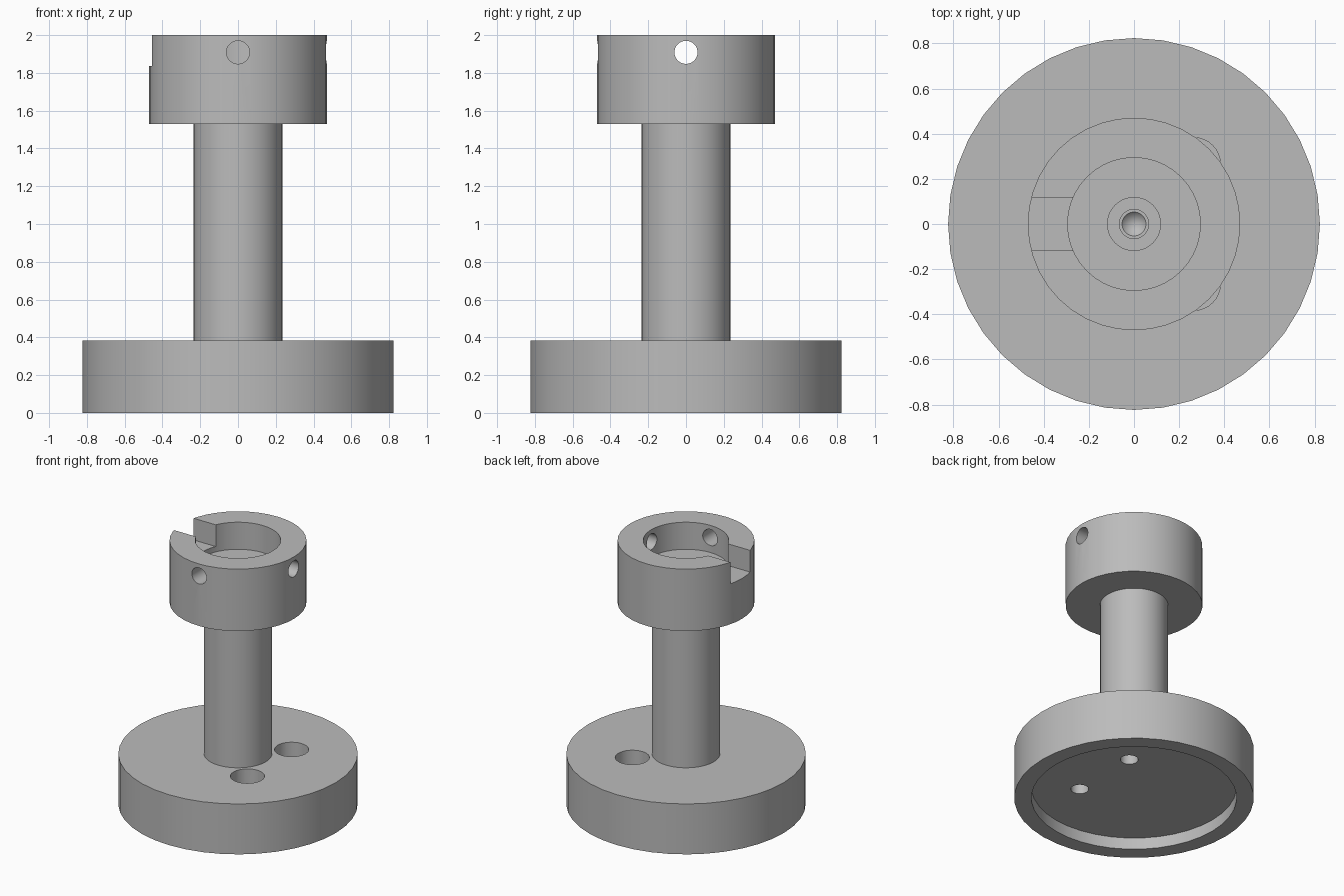
import bpy, bmesh, math
from mathutils import Matrix

if "Cube" in bpy.data.objects:
    bpy.data.objects.remove(bpy.data.objects["Cube"])

U = 2 / 34          # drawing unit of the turned part
SEGMENTS = 40

grey = bpy.data.materials.new("machined grey")
grey.use_nodes = True
grey.diffuse_color = (0.5, 0.5, 0.5, 1)
grey.node_tree.nodes["Principled BSDF"].inputs["Base Color"].default_value = grey.diffuse_color


def finish(name, bm):
    bmesh.ops.recalc_face_normals(bm, faces=bm.faces)
    mesh = bpy.data.meshes.new(name)
    bm.to_mesh(mesh)
    bm.free()
    mesh.materials.append(grey)
    obj = bpy.data.objects.new(name, mesh)
    bpy.context.collection.objects.link(obj)
    return obj


def lathe(name, profile, segments=SEGMENTS, matrix=Matrix()):
    """Closed solid from (radius, height) points that start and end on the axis."""
    bm = bmesh.new()
    rings = []
    for r, z in profile:
        if r == 0:
            rings.append([bm.verts.new((0, 0, z * U))] * segments)
        else:
            angles = [2 * math.pi * i / segments for i in range(segments)]
            rings.append([bm.verts.new((r * U * math.cos(a), r * U * math.sin(a), z * U))
                          for a in angles])
    for low, high in zip(rings, rings[1:]):
        for i in range(segments):
            j = (i + 1) % segments
            corners = dict.fromkeys((low[i], low[j], high[j], high[i]))
            bm.faces.new(list(corners))
    # Merge flat end discs into single faces
    bmesh.ops.dissolve_limit(bm, angle_limit=0.001, verts=bm.verts, edges=bm.edges)
    bm.transform(matrix)
    return finish(name, bm)


# Turned body: recessed flange, column, cup head, stepped centre bore
body = lathe("pedestal_body", [
    (0, 1.5), (12, 1.5), (12, 0), (14, 0), (14, 6.5),
    (4, 6.5), (4, 26), (8, 26), (8, 34), (5, 34),
    (5, 30.5), (2, 30.5), (2, 28.5), (1.1, 28.5), (1.1, 22),
    (0.9, 22), (0, 21)])

cutters = []

# Four counterbored screw holes in the flange
for k in range(4):
    spin = Matrix.Rotation(math.radians(45 + 90 * k), 4, "Z")
    cutters.append(lathe("screw_hole_cutter",
                         [(0, 1), (1.05, 1), (1.05, 3.5), (2, 3.5), (2, 8), (0, 8)], 32,
                         spin @ Matrix.Translation((6.37 * U, 0, 0))))

# Cross holes through the head wall: left side and front
for angle in (0, -90):
    aim = (Matrix.Translation((0, 0, 32.45 * U))
           @ Matrix.Rotation(math.radians(angle), 4, "Z")
           @ Matrix.Rotation(math.radians(90), 4, "Y"))
    cutters.append(lathe("cross_hole_cutter", [(0, 3), (1.04, 3), (1.04, 10), (0, 10)], 32, aim))

# Key slot in the right side of the head
bm = bmesh.new()
bmesh.ops.create_cube(bm, size=1)
bm.transform(Matrix.Translation((-6.5 * U, 0, 33.2 * U))
             @ Matrix.Diagonal((7 * U, 4 * U, 4 * U, 1)))
cutters.append(finish("key_slot_cutter", bm))

# Cut everything out of the body
bpy.ops.object.select_all(action="DESELECT")
bpy.context.view_layer.objects.active = body
body.select_set(True)
for cutter in cutters:
    cutter.hide_render = True
    mod = body.modifiers.new("cut", "BOOLEAN")
    mod.operation = "DIFFERENCE"
    mod.solver = "EXACT"
    mod.object = cutter
    bpy.ops.object.modifier_apply(modifier=mod.name)
for cutter in cutters:
    bpy.data.objects.remove(cutter)

bpy.ops.object.shade_smooth_by_angle(angle=math.radians(30))
